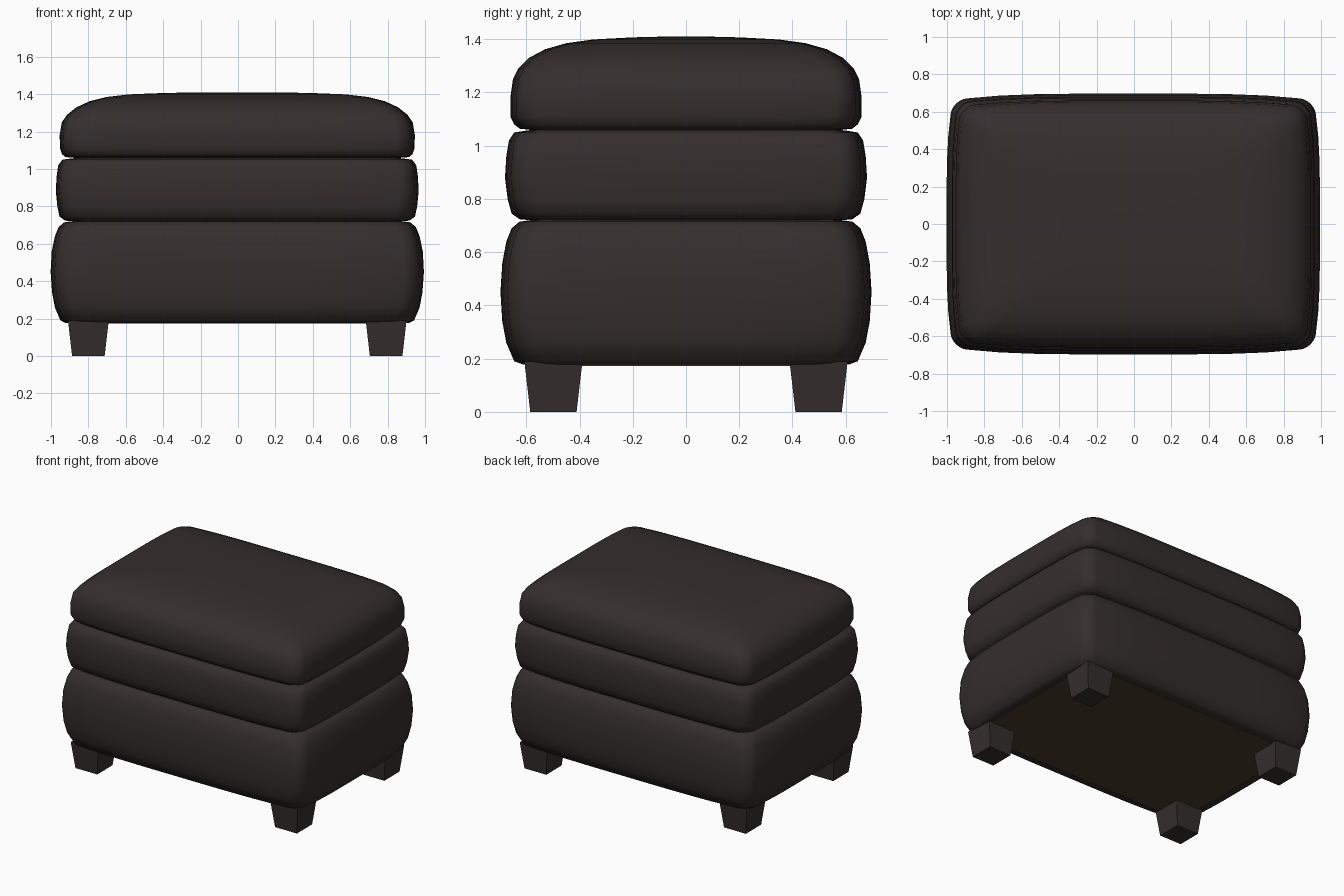
import bpy, bmesh, math

cube = bpy.data.objects.get("Cube")
if cube:
    bpy.data.objects.remove(cube, do_unlink=True)


def material(name, rgb):
    mat = bpy.data.materials.new(name)
    mat.use_nodes = True
    mat.diffuse_color = (*rgb, 1)
    mat.node_tree.nodes["Principled BSDF"].inputs["Base Color"].default_value = (*rgb, 1)
    return mat


leather = material("dark brown leather", (0.036, 0.027, 0.027))
lining = material("brown lining", (0.065, 0.042, 0.022))


def finish(name, bm, mat, smooth=True):
    bmesh.ops.recalc_face_normals(bm, faces=bm.faces)
    mesh = bpy.data.meshes.new(name)
    bm.to_mesh(mesh)
    bm.free()
    mesh.materials.append(mat)
    obj = bpy.data.objects.new(name, mesh)
    bpy.context.collection.objects.link(obj)
    if smooth:
        bpy.ops.object.select_all(action="DESELECT")
        obj.select_set(True)
        bpy.context.view_layer.objects.active = obj
        bpy.ops.object.shade_smooth_by_angle(angle=math.radians(50))
    return obj


def outline(hx, hy, radius, bow, arc=6, side=10):
    """Rounded rectangle whose sides swell outward by bow in the middle."""
    corners = []
    for q, (sx, sy) in enumerate([(1, 1), (-1, 1), (-1, -1), (1, -1)]):
        for i in range(arc + 1):
            a = math.pi / 2 * (q + i / arc)
            corners.append((sx * (hx - bow - radius) + radius * math.cos(a),
                            sy * (hy - bow - radius) + radius * math.sin(a)))
    points = []
    for i, p in enumerate(corners):
        n = corners[(i + 1) % len(corners)]
        steps = side if i % (arc + 1) == arc else 1
        points += [(p[0] + (n[0] - p[0]) * k / steps,
                    p[1] + (n[1] - p[1]) * k / steps) for k in range(steps)]
    cx, cy = hx - bow, hy - bow
    return [(x + bow * x / cx * (1 - (y / cy) ** 4),
             y + bow * y / cy * (1 - (x / cx) ** 4)) for x, y in points]


def cushion(name, rings, radius, bow):
    """Skin a stack of outlines given as (half width, half depth, height)."""
    bm = bmesh.new()
    loops = []
    for hx, hy, z in rings:
        r = min(radius, hy * 0.3)
        loops.append([bm.verts.new((x - 0.004, y, z)) for x, y in outline(hx, hy, r, min(bow, hy * 0.1))])
    for low, high in zip(loops, loops[1:]):
        for i in range(len(low)):
            j = (i + 1) % len(low)
            bm.faces.new((low[i], low[j], high[j], high[i]))
    bm.faces.new(loops[0])
    bm.faces.new(loops[-1])
    return finish(name, bm, leather)


# Upholstered body, from the bottom up
cushion("base_body", [
    (0.92, 0.61, 0.178), (0.945, 0.645, 0.19), (0.975, 0.675, 0.26), (0.99, 0.69, 0.34),
    (0.998, 0.697, 0.45), (0.992, 0.69, 0.56), (0.975, 0.675, 0.64), (0.955, 0.655, 0.69),
    (0.925, 0.625, 0.715), (0.87, 0.57, 0.722)], 0.07, 0.035)
cushion("middle_cushion", [
    (0.85, 0.56, 0.718), (0.92, 0.625, 0.724), (0.95, 0.655, 0.745), (0.962, 0.67, 0.80),
    (0.97, 0.68, 0.88), (0.966, 0.675, 0.96), (0.957, 0.665, 1.02), (0.935, 0.645, 1.05),
    (0.85, 0.57, 1.061)], 0.07, 0.03)
cushion("top_cushion", [
    (0.85, 0.57, 1.058), (0.92, 0.625, 1.064), (0.937, 0.645, 1.08), (0.947, 0.66, 1.11),
    (0.95, 0.66, 1.18), (0.938, 0.65, 1.25), (0.91, 0.63, 1.29), (0.86, 0.59, 1.33),
    (0.79, 0.53, 1.362), (0.70, 0.45, 1.385), (0.58, 0.35, 1.399), (0.38, 0.2, 1.407),
    (0.15, 0.08, 1.41)], 0.07, 0.03)

# Underside lining
bm = bmesh.new()
bmesh.ops.create_cube(bm, size=1)
for v in bm.verts:
    v.co = (v.co.x * 1.76 - 0.004, v.co.y * 1.16, 0.177 + v.co.z * 0.008)
finish("underside_lining", bm, lining, smooth=False)

# Tapered feet
for side, sx in (("left", 1), ("right", -1)):
    for end, sy in (("front", -1), ("back", 1)):
        bm = bmesh.new()
        bmesh.ops.create_cube(bm, size=2)
        for v in bm.verts:
            half = 0.109 if v.co.z > 0 else 0.087
            v.co = (sx * 0.796 - 0.004 + v.co.x * half, sy * 0.498 + v.co.y * half,
                    0.19 if v.co.z > 0 else 0)
        finish(f"{end}_{side}_foot", bm, leather, smooth=False)
